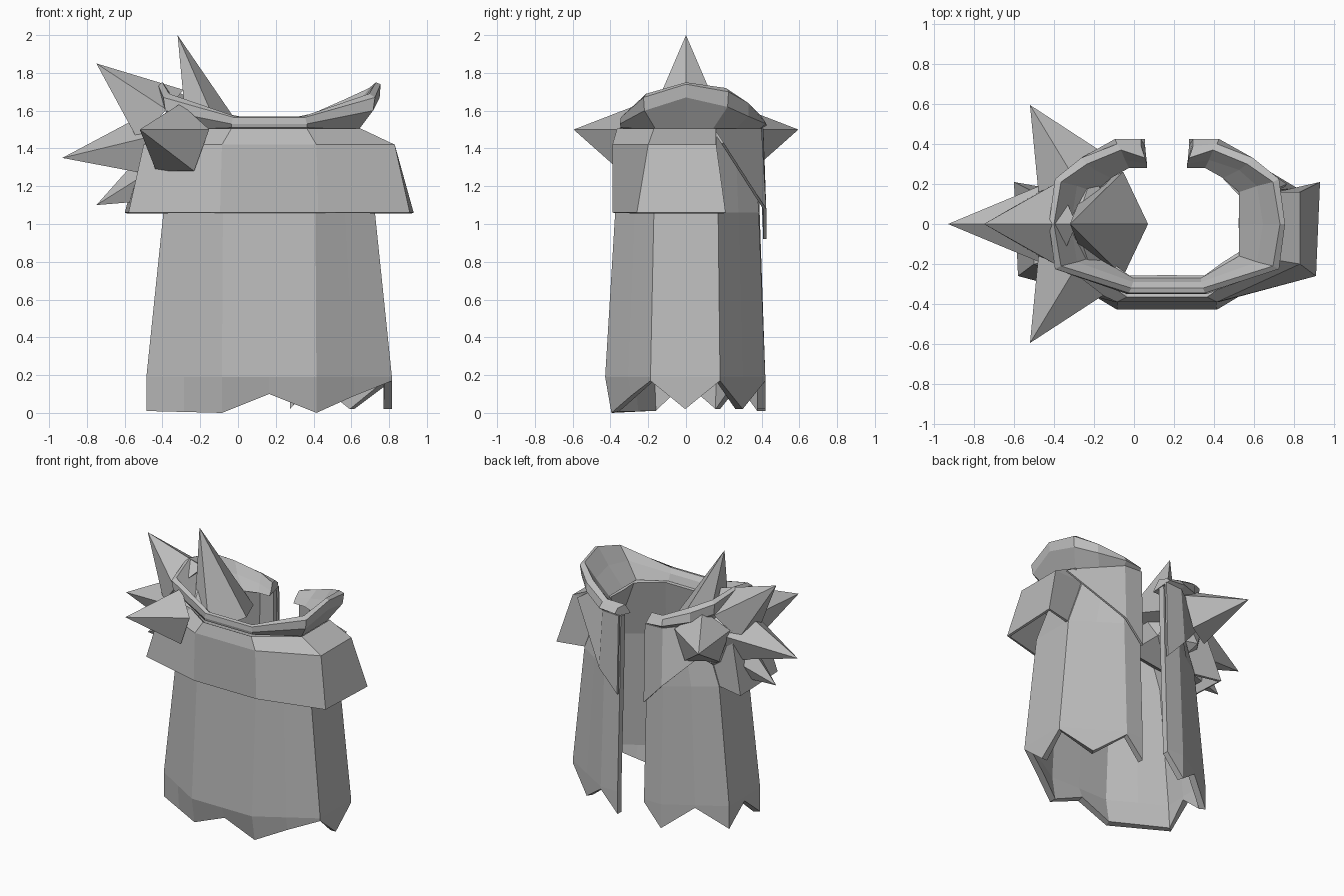
import bpy, bmesh, math
from mathutils import Vector

if "Cube" in bpy.data.objects:
    bpy.data.objects.remove(bpy.data.objects["Cube"])

CX = 0.165  # symmetry plane of the garment (the spikes push it off centre)
cloth = bpy.data.materials.new("grey_cloth")
cloth.diffuse_color = (0.5, 0.5, 0.5, 1)
cloth.use_nodes = True
cloth.node_tree.nodes["Principled BSDF"].inputs["Base Color"].default_value = cloth.diffuse_color


def finish(name, bm, thick=0):
    me = bpy.data.meshes.new(name)
    bm.to_mesh(me)
    bm.free()
    me.materials.append(cloth)
    ob = bpy.data.objects.new(name, me)
    bpy.context.collection.objects.link(ob)
    if thick:
        m = ob.modifiers.new("thickness", 'SOLIDIFY')
        m.thickness = thick
        m.offset = -1
    return ob


def mirrored(half, centre=False):
    """Right half (front to back) -> full path from left end to right end."""
    left = [(-u, y, z) for u, y, z in reversed(half[1:] if centre else half)]
    return [(u + CX, y, z) for u, y, z in left + list(half)]


def loft(name, rows, thick=0, closed=False):
    bm = bmesh.new()
    g = [[bm.verts.new(p) for p in r] for r in rows]
    n = len(g)
    for i in range(n if closed else n - 1):
        a, b = g[i], g[(i + 1) % n]
        for j in range(len(a) - 1):
            bm.faces.new((a[j], b[j], b[j + 1], a[j + 1]))
    if closed:  # cap both ends
        bm.faces.new([r[0] for r in g])
        bm.faces.new([r[-1] for r in reversed(g)])
        bmesh.ops.recalc_face_normals(bm, faces=bm.faces)
    return finish(name, bm, thick)


# Robe: faceted skirt, open at the back, with a ragged hem
def robe_ring(corners, z):
    pts = [(0, corners[0][1])]
    for k, c in enumerate(corners):
        if 0 < k < 4:  # midpoint of each panel
            p = corners[k - 1]
            pts.append(((p[0] + c[0]) / 2, (p[1] + c[1]) / 2))
        pts.append(c)
    return mirrored([(u, y, z) for u, y in pts], True)


top = robe_ring([(.2, -.3), (.4, -.16), (.4, .16), (.22, .36), (.11, .38)], 1.49)
waist = robe_ring([(.245, -.375), (.56, -.17), (.56, .17), (.245, .385), (.11, .39)], 1.06)
low = robe_ring([(.25, -.428), (.65, -.188), (.65, .18), (.25, .42), (.11, .42)], .19)
hem = robe_ring([(.25, -.395), (.65, -.188), (.65, .18), (.25, .42), (.11, .42)], 0)
hem_z = [.17, .01, .17, .02, .16, .01, .005, 0, .1,
         0, .09, .17, .02, .17, .02, .17, .02]
hem = [(p[0], p[1], z) for p, z in zip(hem, hem_z)]
loft("robe", [top, waist, low, hem], .045)

# Shoulder cape: flares over front and shoulders, closed back onto the robe
loft("shoulder_cape", [
    mirrored([(.2, -.365, 1.505), (.485, -.17, 1.505), (.485, .16, 1.505), (.42, .15, 1.5)]),
    mirrored([(.25, -.39, 1.42), (.665, -.2, 1.42), (.665, .16, 1.42), (.43, .15, 1.42)]),
    mirrored([(.26, -.39, 1.06), (.745, -.26, 1.06), (.765, .21, 1.06), (.545, .16, 1.06)])], .02)

# Back flaps: triangles hanging either side of the opening
for side, name in ((1, "back_flap_right"), (-1, "back_flap_left")):
    rows = [[(.485, .15, 1.505), (.25, .4, 1.505), (.11, .41, 1.505)],
            [(.6, .2, 1.43), (.26, .425, 1.08), (.11, .425, .92)]]
    loft(name, [[(CX + side * u, y, z) for u, y, z in r[::side]] for r in rows], .016)

# Collar: rolled band, low in front and at the opening, high at the sides
loft("collar", [mirrored(r) for r in (
    [(.17, -.27, 1.49), (.36, -.16, 1.49), (.36, 0, 1.49), (.36, .16, 1.49), (.28, .23, 1.49), (.19, .28, 1.48), (.1, .28, 1.48)],
    [(.17, -.29, 1.54), (.45, -.19, 1.6), (.48, 0, 1.63), (.45, .19, 1.61), (.36, .27, 1.58), (.21, .32, 1.53), (.1, .3, 1.51)],
    [(.18, -.32, 1.57), (.53, -.21, 1.69), (.565, 0, 1.75), (.53, .21, 1.72), (.4, .3, 1.66), (.23, .37, 1.585), (.11, .33, 1.56)],
    [(.19, -.345, 1.565), (.56, -.225, 1.67), (.59, 0, 1.74), (.56, .225, 1.7), (.43, .33, 1.64), (.25, .4, 1.57), (.13, .39, 1.55)],
    [(.2, -.35, 1.53), (.55, -.22, 1.6), (.585, 0, 1.67), (.55, .22, 1.62), (.43, .33, 1.57), (.26, .425, 1.53), (.13, .425, 1.52)],
    [(.2, -.345, 1.51), (.475, -.16, 1.5), (.475, 0, 1.5), (.475, .14, 1.5), (.36, .26, 1.5), (.25, .385, 1.5), (.11, .39, 1.5)],
)], closed=True)


# Spiked shoulder: faceted core with five-sided spikes
def spike(name, base, tip, r, flip=1, wide=1):
    base, tip = Vector(base), Vector(tip)
    d = (tip - base).normalized()
    side = Vector((0, 1, 0)) if abs(d.y) < .5 else Vector((0, 0, 1)).cross(d).normalized()
    up = side.cross(d) * flip
    bm = bmesh.new()
    ring = [bm.verts.new(base + r * (math.cos(a) * up + wide * math.sin(a) * side))
            for a in (math.tau * k / 5 for k in range(5))]
    t = bm.verts.new(tip)
    for k in range(5):
        bm.faces.new((ring[k], ring[(k + 1) % 5], t))
    bm.faces.new(ring)
    bmesh.ops.recalc_face_normals(bm, faces=bm.faces)
    finish(name, bm)


spike("spike_top", (-.11, 0, 1.37), (-.32, 0, 2.0), .19, wide=1.45)
spike("spike_upper", (-.42, 0, 1.56), (-.75, 0, 1.85), .2, wide=1.1)
spike("spike_outer", (-.42, 0, 1.41), (-.93, 0, 1.35), .2, wide=1.1)
spike("spike_lower", (-.42, 0, 1.25), (-.75, 0, 1.1), .16)
for s, name in ((-1, "spike_front"), (1, "spike_back")):
    # point the flat side of the base downwards
    zed = Vector((0, 0, 1))
    d = Vector((-.2, s * .33, .06)).normalized()
    flip = 1 if zed.cross(d).normalized().cross(d).z > 0 else -1
    spike(name, (-.32, s * .265, 1.44), (-.52, s * .595, 1.5), .2, flip)
bm = bmesh.new()
bmesh.ops.create_icosphere(bm, subdivisions=1, radius=.28)
bmesh.ops.translate(bm, verts=bm.verts, vec=(-.29, 0, 1.38))
finish("spike_core", bm)
